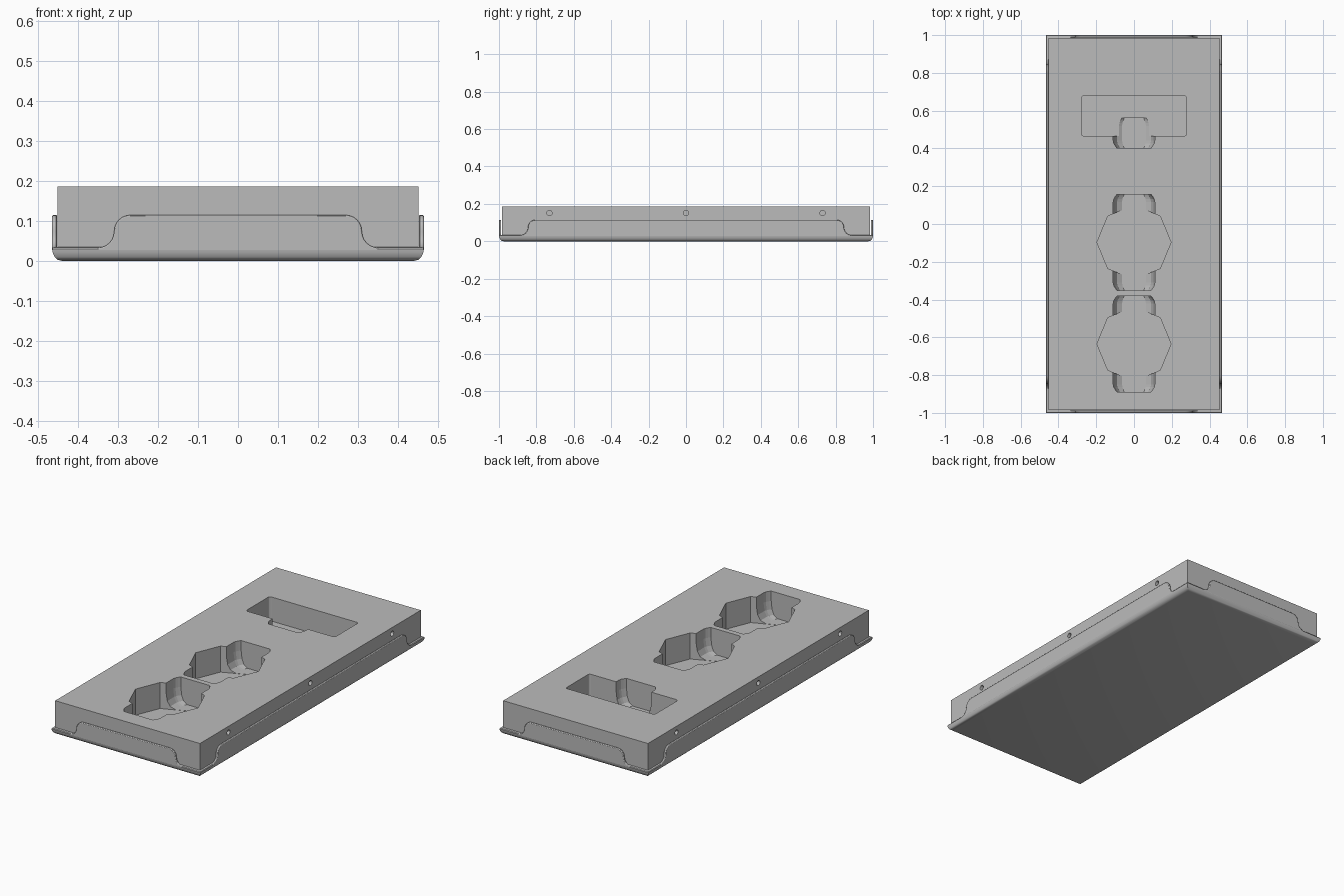
import bpy, bmesh, math
from mathutils import Matrix

cube = bpy.data.objects.get("Cube")
if cube:
    bpy.data.objects.remove(cube, do_unlink=True)

HALF_X, HALF_Y, TOP = 0.465, 1.0, 0.186   # tray half sizes, block top
FLOOR = 0.04                              # pocket floor

grey = bpy.data.materials.new("mid_grey")
grey.use_nodes = True
grey.diffuse_color = (0.5, 0.5, 0.5, 1)
grey.node_tree.nodes["Principled BSDF"].inputs["Base Color"].default_value = (0.5, 0.5, 0.5, 1)


def loft(name, rings):
    """Closed solid through a list of equally long rings of points."""
    bm = bmesh.new()
    loops = [[bm.verts.new(p) for p in ring] for ring in rings]
    n = len(loops[0])
    for a, b in zip(loops, loops[1:]):
        for i in range(n):
            j = (i + 1) % n
            bm.faces.new((a[i], a[j], b[j], b[i]))
    bm.faces.new(loops[0])
    bm.faces.new(loops[-1])
    bmesh.ops.recalc_face_normals(bm, faces=bm.faces)
    mesh = bpy.data.meshes.new(name)
    bm.to_mesh(mesh)
    bm.free()
    mesh.materials.append(grey)
    obj = bpy.data.objects.new(name, mesh)
    bpy.context.collection.objects.link(obj)
    return obj


def rect(hx, hy, z, cy=0):
    return [(sx * hx, cy + sy * hy, z) for sx, sy in ((-1, -1), (1, -1), (1, 1), (-1, 1))]


def prism(name, outline, z0, z1):
    return loft(name, [[(x, y, z) for x, y in outline] for z in (z0, z1)])


def carve(target, cutter):
    mod = target.modifiers.new(cutter.name, 'BOOLEAN')
    mod.operation = 'DIFFERENCE'
    mod.solver = 'EXACT'
    mod.object = cutter
    cutter.hide_render = True
    cutter.hide_set(True)


def finger_slot(name, y0, y1):
    """U-shaped trough along y with rounded ends."""
    half = [(0.11, TOP + 0.05), (0.11, 0.13), (0.104, 0.085), (0.09, 0.056), (0.063, FLOOR)]
    section = half + [(-x, z) for x, z in reversed(half)]
    ends = [(0, 0.82), (0.012, 0.9), (0.025, 0.97), (0.04, 1)]
    stations = [(y0 + d, s) for d, s in ends] + [(y1 - d, s) for d, s in reversed(ends)]
    return loft(name, [[(x * s, y, z) for x, z in section] for y, s in stations])


# Solid block with pockets
block = loft("insert_block", [rect(0.452, 0.985, z) for z in (0.015, TOP)])

for label, cy in (("middle", -0.097), ("front", -0.635)):
    octagon = [(0.196 * math.cos(k * math.pi / 4), cy + 0.196 * math.sin(k * math.pi / 4))
               for k in range(8)]
    carve(block, prism(label + "_octagon_cutter", octagon, FLOOR - 0.001, TOP + 0.06))
    carve(block, finger_slot(label + "_slot_cutter", cy - 0.254, cy + 0.254))

# Rounded rectangular pocket with one finger slot
corners = []
for k, (sx, sy) in enumerate(((1, 1), (-1, 1), (-1, -1), (1, -1))):
    for step in range(4):
        a = math.pi / 2 * (k + step / 3)
        corners.append((sx * 0.266 + 0.012 * math.cos(a), 0.572 + sy * 0.094 + 0.012 * math.sin(a)))
carve(block, prism("rectangle_cutter", corners, FLOOR + 0.01, TOP + 0.06))
carve(block, finger_slot("rear_slot_cutter", 0.402, 0.56))

# Small screw holes along both long sides
for side in (-1, 1):
    for y in (-0.73, 0, 0.73):
        circle = [(0.014 * math.cos(k * math.pi / 8), 0.014 * math.sin(k * math.pi / 8))
                  for k in range(16)]
        carve(block, loft("screw_hole_cutter", [
            [(side * x, y + u, 0.151 + v) for u, v in circle] for x in (0.43, 0.47)]))

# Shallow tray with a rounded lower edge
profile = [(0.025, 0), (0.014, 0.003), (0.006, 0.01), (0.001, 0.022), (0, 0.03),
           (0.003, 0.034), (0.008, 0.035)]
tray = loft("tray_base", [rect(HALF_X - d, HALF_Y - d, z) for d, z in profile])

# Raised flange on each side, with S-curved ends
def flange(name, half_len, offset, angle):
    r, low, high = 0.041, 0.033, 0.115
    mid = half_len - 0.155
    arcs = [math.pi / 2 * k / 6 for k in range(7)]
    end = [(mid + r - r * math.sin(a), low + r - r * math.cos(a)) for a in arcs]
    end += [(mid - r + r * math.cos(a), high - r + r * math.sin(a)) for a in arcs[1:]]
    end = [(mid + r, 0.025)] + end
    outline = end + [(-u, z) for u, z in reversed(end)]
    obj = loft(name, [[(u, v, z) for u, z in outline] for v in (-offset, -offset + 0.012)])
    obj.data.transform(Matrix.Rotation(angle, 4, 'Z'))
    bevel = obj.modifiers.new("soft_edge", 'BEVEL')
    bevel.width = 0.003
    bevel.segments = 2
    bevel.limit_method = 'ANGLE'
    bevel.angle_limit = math.radians(50)
    return obj

flanges = [flange(n, HALF_X if k % 2 == 0 else HALF_Y, HALF_Y if k % 2 == 0 else HALF_X,
                  k * math.pi / 2)
           for k, n in enumerate(("front_flange", "left_flange", "back_flange", "right_flange"))]

# Smooth shading with sharp edges kept
bpy.ops.object.select_all(action='DESELECT')
for obj in [block, tray] + flanges:
    obj.select_set(True)
bpy.context.view_layer.objects.active = block
bpy.ops.object.shade_smooth_by_angle(angle=math.radians(30))
